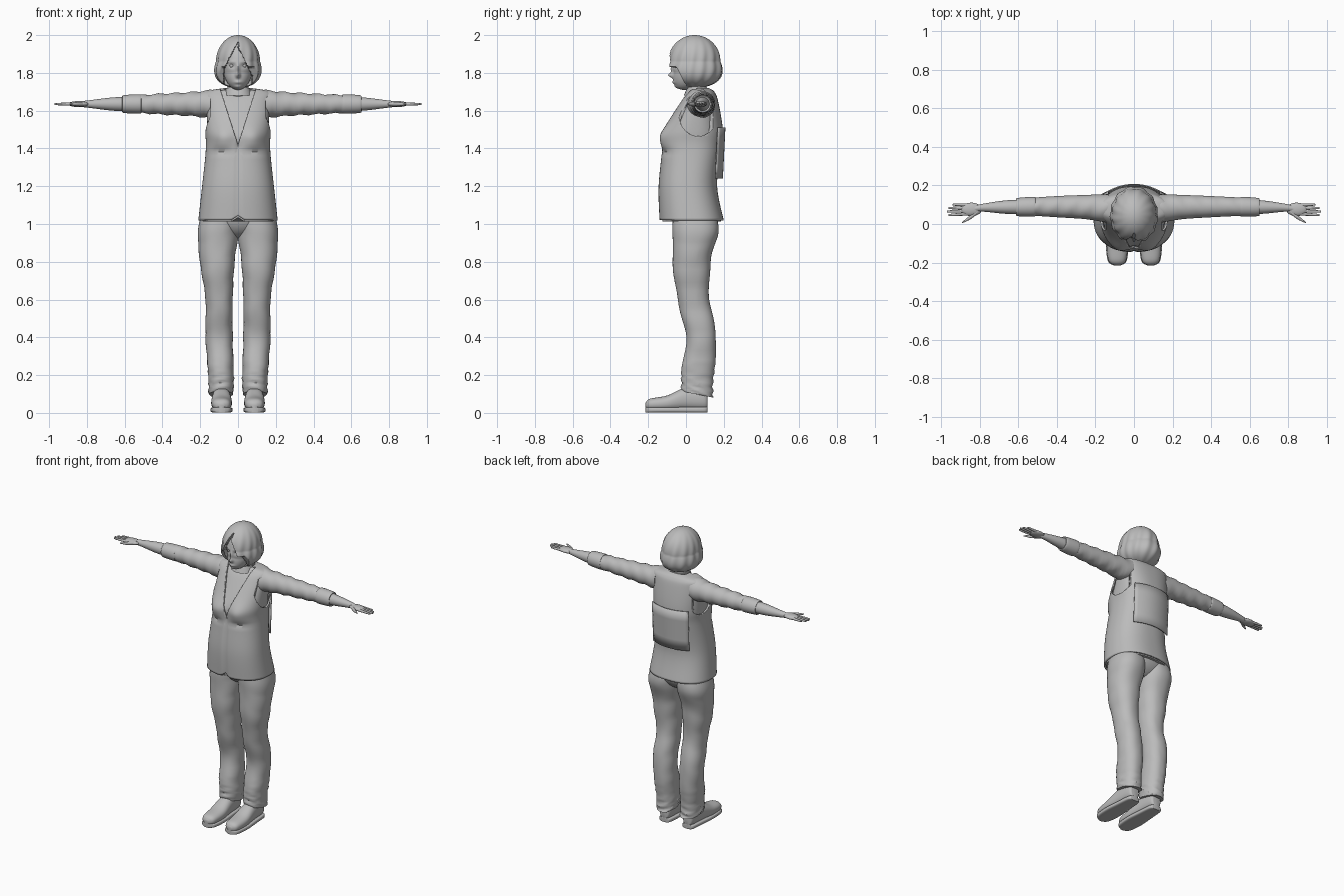
import bpy, bmesh
from math import sin, cos, pi, exp, copysign, atan2

if "Cube" in bpy.data.objects:
    bpy.data.objects.remove(bpy.data.objects["Cube"])

colour = (.5, .5, .5, 1)
grey = bpy.data.materials.new("plain grey")
grey.use_nodes = True
grey.diffuse_color = colour
grey.node_tree.nodes["Principled BSDF"].inputs["Base Color"].default_value = colour

ARM_HEIGHT = 1.635
LEG_OFFSET = .087
NECKLINE_BOTTOM = 1.42
NECKLINE_SLOPE = .32


def finish(name, bm):
    """Turn a bmesh into a smooth shaded grey object."""
    bmesh.ops.recalc_face_normals(bm, faces=bm.faces)
    mesh = bpy.data.meshes.new(name)
    bm.to_mesh(mesh)
    bm.free()
    mesh.materials.append(grey)
    part = bpy.data.objects.new(name, mesh)
    bpy.context.collection.objects.link(part)
    bpy.ops.object.select_all(action='DESELECT')
    part.select_set(True)
    bpy.context.view_layer.objects.active = part
    bpy.ops.object.shade_smooth_by_angle(angle=pi / 4)
    return part


def spline(rings, steps):
    """Catmull-Rom interpolation between cross-sections."""
    result = []
    last = len(rings) - 1
    for i in range(last):
        window = rings[max(0, i - 1)], rings[i], rings[i + 1], rings[min(last, i + 2)]
        for step in range(steps):
            t = step / steps
            result.append([b + t / 2 * (c - a + t * (2*a - 5*b + 4*c - d + t * (3*(b - c) + d - a)))
                           for a, b, c, d in zip(*window)])
    return result + [rings[last]]


def loft_mesh(rings, axis="z", segments=32, steps=6, power=2, warp=None, cap=True, side=1):
    """Each ring is (position, centre u, centre v, radius u, radius v)."""
    bm = bmesh.new()
    loops = []
    for t, centre_u, centre_v, radius_u, radius_v in spline(rings, steps):
        loop = []
        for k in range(segments):
            c, s = cos(2 * pi * k / segments), sin(2 * pi * k / segments)
            u = centre_u + radius_u * copysign(abs(c) ** (2 / power), c)
            v = centre_v + radius_v * copysign(abs(s) ** (2 / power), s)
            point = {"z": (u, v, t), "x": (t, u, v), "y": (u, t, v)}[axis]
            x, y, z = warp(*point) if warp else point
            loop.append(bm.verts.new((x * side, y, z)))
        loops.append(loop)
    for lower, upper in zip(loops, loops[1:]):
        for k in range(segments):
            bm.faces.new((lower[k - 1], lower[k], upper[k], upper[k - 1]))
    if cap:
        bm.faces.new(loops[0])
        bm.faces.new(loops[-1])
    return bm


def loft(name, rings, **options):
    return finish(name, loft_mesh(rings, **options))


def limb(name, points, side, **options):
    """Round tube along the arm from (x, y, radius) points."""
    rings = [(x, y, ARM_HEIGHT, radius, radius) for x, y, radius in points]
    return loft(name, rings, axis="x", side=side, **options)


def blob(name, centre, radii, warp=None, detail=24):
    """Ellipsoid, optionally reshaped by a rule."""
    bm = bmesh.new()
    bmesh.ops.create_uvsphere(bm, u_segments=detail, v_segments=detail // 2, radius=1)
    for vert in bm.verts:
        point = [c + r * p for c, r, p in zip(centre, radii, vert.co)]
        vert.co = warp(*point) if warp else point
    return finish(name, bm)


def bump(x, z, centre_x, centre_z, width, height):
    return exp(-((x - centre_x) / width) ** 2 - ((z - centre_z) / height) ** 2)


def apply_modifier(part, kind, **settings):
    modifier = part.modifiers.new(kind, kind)
    for key, value in settings.items():
        setattr(modifier, key, value)
    bpy.context.view_layer.objects.active = part
    bpy.ops.object.modifier_apply(modifier=modifier.name)


# Vest: open shell with bust, hem notch, neckline and armholes
torso = [(1.02, 0, .03, .21, .17), (1.2, 0, .01, .19, .155), (1.4, 0, .03, .17, .155),
         (1.5, 0, .04, .175, .155), (1.65, 0, .07, .18, .1), (1.7, 0, .08, .17, .07),
         (1.72, 0, .07, .07, .05)]


def vest_shape(x, y, z):
    if y < .03:
        y -= .024 * bump(abs(x), z, .085, 1.455, .06, .06)
        y += .012 * bump(abs(x), z, .09, 1.385, .06, .015)
        if z < NECKLINE_BOTTOM:
            y += .006 * exp(-(x / .006) ** 2)
        z += .025 * bump(x, z, 0, 1.02, .022, .03)
    return x, y, z


bm = loft_mesh(torso, segments=112, steps=9, power=2.4, warp=vest_shape, cap=False)
for side in (1, -1):
    bmesh.ops.bisect_plane(bm, geom=bm.verts[:] + bm.edges[:] + bm.faces[:],
                           plane_co=(0, 0, NECKLINE_BOTTOM), plane_no=(side, 0, -NECKLINE_SLOPE))
opening = []
for face in bm.faces:
    centre = face.calc_center_median()
    if centre.y < .06 and abs(centre.x) < NECKLINE_SLOPE * (centre.z - NECKLINE_BOTTOM):
        opening.append(face)
bmesh.ops.delete(bm, geom=opening, context='FACES')
vest = finish("vest", bm)
apply_modifier(vest, 'SOLIDIFY', thickness=.011, offset=-1)
for side in (1, -1):
    cutter = loft("armhole_cutter", [(x, .065, 1.575, .1, .11) for x in (.145, .3)],
                  axis="x", segments=48, steps=1, side=side)
    cutter.hide_render = True
    apply_modifier(vest, 'BOOLEAN', object=cutter, operation='DIFFERENCE', solver='EXACT')
    bpy.data.objects.remove(cutter)

# Shirt body under the vest, with a low collar
loft("shirt", [(z - .008, x, y, width - .014, depth - .014) for z, x, y, width, depth in torso],
     segments=64, power=2.4, warp=vest_shape)
loft("shirt_collar", [(1.68, 0, .055, .075, .066), (1.72, 0, .06, .062, .055)])

# Back panel: thin curved sheet
bm = bmesh.new()
bmesh.ops.create_grid(bm, x_segments=12, y_segments=4, size=1)
for vert in bm.verts:
    x, height = vert.co.x * .135, vert.co.y * .135
    vert.co = (x, .199 + height / 20 - 2 * x * x, 1.375 + height)
panel = finish("back_panel", bm)
apply_modifier(panel, 'SOLIDIFY', thickness=.006, offset=0)


# Head with jaw, nose, lips, chin, eye sockets and brows
def face_shape(x, y, z):
    y -= .45 * max(0, 1.8 - z)
    if y < 0:
        y -= .026 * bump(x, z, 0, 1.788, .011, .013)
        y -= .012 * bump(x, z, 0, 1.82, .009, .025)
        y -= .008 * bump(x, z, 0, 1.75, .02, .008)
        y -= .007 * bump(x, z, 0, 1.725, .02, .009)
        y += .01 * bump(abs(x), z, .033, 1.838, .016, .01)
        y -= .004 * bump(abs(x), z, .035, 1.858, .022, .007)
    return x, y, z


blob("head", (0, .03, 1.84), (.08, .1, .13), warp=face_shape, detail=120)
loft("neck", [(1.64, 0, .07, .066, .06), (1.7, 0, .06, .056, .054), (1.78, 0, .045, .054, .055)])
for side, prefix in ((1, "left"), (-1, "right")):
    blob(prefix + "_eye", (side * .033, -.048, 1.838), (.011, .011, .011))


# Bobbed hair: fuller below, grooved into strands, parted over the face
def hair_shape(x, y, z):
    angle = atan2(x, y - .045)
    fullness = 1 + 3 * max(0, 1.86 - z)
    strands = 1 + .022 * sin(13 * angle + 16 * z) * min(1, 8 * (2 - z))
    x *= fullness * strands
    y = .045 + (y - .045) * fullness * strands
    parting = min(.074, max(0, (1.945 - z) / 2 + copysign(.008, -x)))
    if abs(x) < parting and y < 0:
        y = .02
    elif y < 0 and z < 1.83:
        y = max(y, (1.83 - z) / 2 - .05)
    return x, y, z


blob("hair", (0, .045, 1.86), (.115, .138, .14), warp=hair_shape, detail=128)


# Arms, sleeves, hands and fingers
def sleeve_folds(x, y, z):
    return x, y, z + .004 * sin(70 * x + 40 * y)


for side, prefix, extra in ((1, "left", .04), (-1, "right", 0)):
    cuff = .52 + extra
    limb(prefix + "_sleeve", [(.13, .08, .075), (.25, .088, .063), (.4, .09, .055), (cuff, .09, .047)],
         side, warp=sleeve_folds)
    limb(prefix + "_cuff", [(cuff - .005, .09, .043), (cuff, .09, .051), (cuff + .085, .088, .047),
                            (cuff + .09, .088, .037)], side)
    limb(prefix + "_forearm", [(.5, .09, .038), (.65, .088, .036), (.78, .085, .021), (.84, .078, .014)],
         side)
    blob(prefix + "_palm", (side * .845, .076, ARM_HEIGHT), (.055, .035, .016))
    for number, finger in enumerate(("index", "middle", "ring", "little")):
        base = .053 + .015 * number
        tip = base + .003 * (number - 2)
        end = .97 - .007 * (number - 1) ** 2
        limb(f"{prefix}_{finger}_finger", [(.86, base, .009), (end - .01, tip, .006), (end, tip, .002)],
             side, segments=12)
    limb(prefix + "_thumb", [(.81, .066, .012), (.85, .035, .011), (.893, .007, .003)],
         side, segments=12)


# Trousers: hips and two legs with bunched hems
def leg_folds(x, y, z):
    bunching = max(0, min(1, 2 - 7 * z))
    wave = .005 * sin(150 * z + 25 * y + 30 * x) * bunching + .003 * sin(26 * z + 9 * x)
    return (x + copysign(wave, x - LEG_OFFSET) if wave > 0 else x - copysign(wave, x - LEG_OFFSET) * -1,
            y + wave * copysign(1, y - .06), z - (y - .05) / 5 * bunching)


leg = [(.1, .09, .06, .06, .085), (.2, .09, .06, .065, .086), (.4, .1, .08, .07, .08),
       (.6, .1, .04, .07, .085), (.8, .11, .03, .09, .1), (.95, .105, .05, .105, .12),
       (1.06, .1, .045, .095, .11)]
shoe = [(-.215, .04, .015, .012), (-.19, .045, .045, .03), (-.1, .052, .055, .04),
        (0, .075, .048, .06), (.1, .072, .038, .055), (.115, .06, .015, .03)]
blob("hips", (0, .05, 1.05), (.2, .125, .13), detail=48)
for side, prefix in ((1, "left"), (-1, "right")):
    loft(prefix + "_trouser_leg", leg, segments=40, steps=9, power=2.2, warp=leg_folds, side=side)
    # Shoes with flat soles
    loft(prefix + "_shoe", [(y, LEG_OFFSET, z, width, height) for y, z, width, height in shoe],
         axis="y", power=2.3, side=side)
    loft(prefix + "_sole", [(y, LEG_OFFSET, .016, width + .004, .015) for y, z, width, height in shoe],
         axis="y", power=4, side=side)
